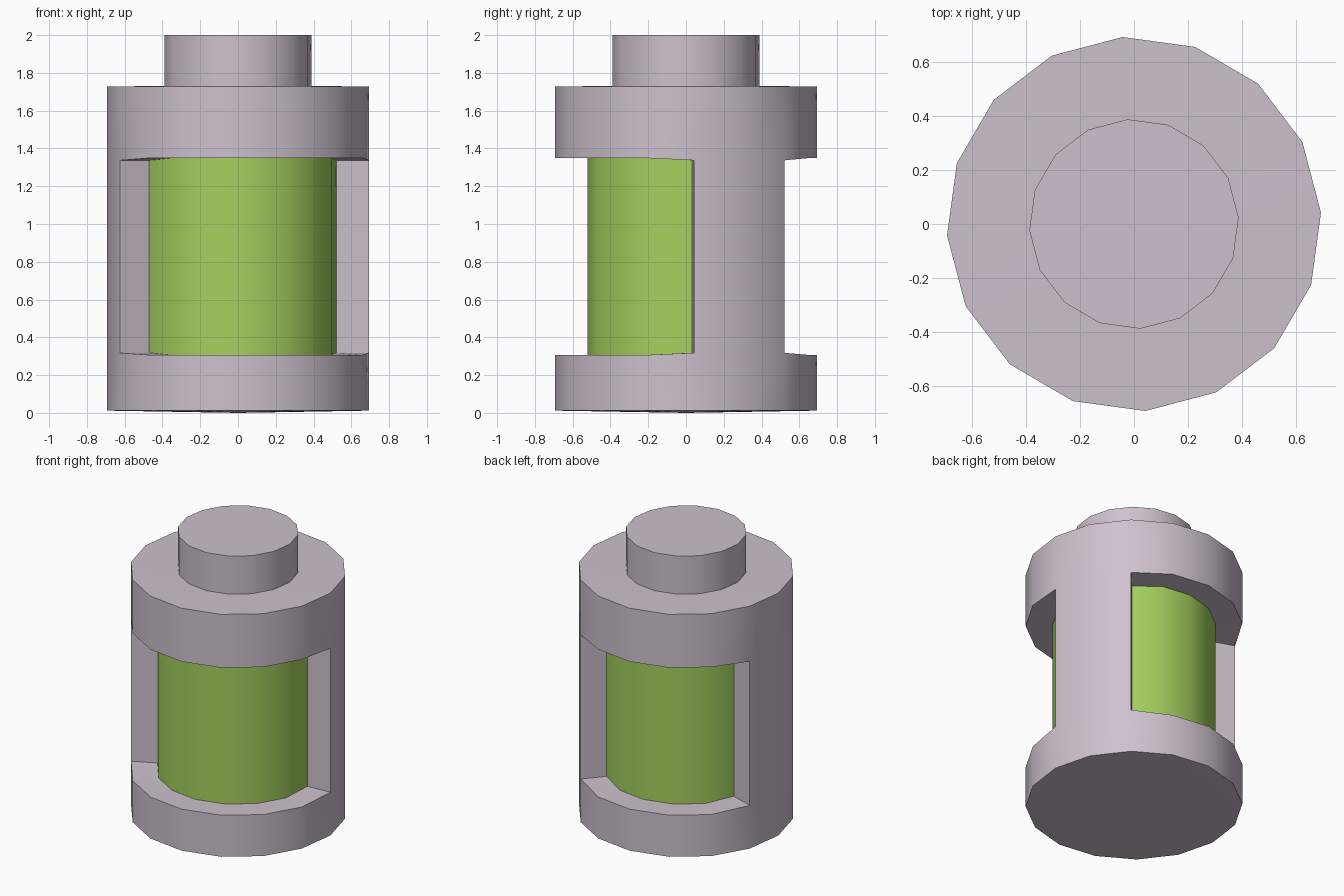
import bpy, bmesh, math

SIDES = 16
PHASE = math.radians(3.5)
PILLARS = {0, 1, 7, 8}       # side numbers left solid between the two windows
CORNERS = {0, 2, 7, 9}       # vertex columns where a pillar meets a window

cube = bpy.data.objects.get("Cube")
if cube:
    bpy.data.objects.remove(cube, do_unlink=True)


def material(name, color):
    mat = bpy.data.materials.new(name)
    mat.use_nodes = True
    mat.diffuse_color = color
    mat.node_tree.nodes["Principled BSDF"].inputs["Base Color"].default_value = color
    return mat


def finish(bm, name, mat):
    bmesh.ops.recalc_face_normals(bm, faces=bm.faces)
    mesh = bpy.data.meshes.new(name)
    bm.to_mesh(mesh)
    bm.free()
    mesh.materials.append(mat)
    obj = bpy.data.objects.new(name, mesh)
    bpy.context.collection.objects.link(obj)
    bpy.ops.object.select_all(action='DESELECT')
    obj.select_set(True)
    bpy.context.view_layer.objects.active = obj
    bpy.ops.object.shade_smooth_by_angle(angle=math.radians(30))
    return obj


def ring(bm, radius, z, corner_shift=0.0):
    verts = []
    for i in range(SIDES):
        a = PHASE + math.tau * i / SIDES
        h = z + (corner_shift if i in CORNERS else 0)
        verts.append(bm.verts.new((radius * math.cos(a), radius * math.sin(a), h)))
    return verts


def strip(bm, low, high, sides=range(SIDES)):
    for i in sides:
        j = (i + 1) % SIDES
        bm.faces.new((low[i], low[j], high[j], high[i]))


def cap(bm, verts, z):
    center = bm.verts.new((0, 0, z))
    for i in range(SIDES):
        bm.faces.new((verts[i], verts[(i + 1) % SIDES], center))


def cylinder(name, radius, bottom, top, mat):
    bm = bmesh.new()
    low, high = ring(bm, radius, bottom), ring(bm, radius, top)
    strip(bm, low, high)
    cap(bm, low, bottom)
    cap(bm, high, top)
    return finish(bm, name, mat)


lilac = material("pale lilac grey", (0.61, 0.53, 0.61, 1))
green = material("lime green", (0.37, 0.63, 0.11, 1))

# Casing: solid drum with a wide front window and a narrower back one
bm = bmesh.new()
base = ring(bm, 0.695, 0.012)
sill = ring(bm, 0.695, 0.306, 0.012)
lintel = ring(bm, 0.695, 1.35, -0.013)
rim = ring(bm, 0.695, 1.728)
sill_in = ring(bm, 0.50, 0.306, 0.012)
lintel_in = ring(bm, 0.50, 1.35, -0.013)
windows = [i for i in range(SIDES) if i not in PILLARS]
strip(bm, base, sill)
strip(bm, lintel, rim)
strip(bm, sill, lintel, PILLARS)
for low, high in ((sill, sill_in), (sill_in, lintel_in), (lintel_in, lintel)):
    strip(bm, low, high, windows)
for i in CORNERS:
    bm.faces.new((sill[i], sill_in[i], lintel_in[i], lintel[i]))
cap(bm, base, 0.0)
cap(bm, rim, 1.734)
loose = [v for v in bm.verts if not v.link_faces]
bmesh.ops.delete(bm, geom=loose, context='VERTS')
finish(bm, "casing", lilac)

# Coloured core seen through the windows, and the knob on top
cylinder("inner_core", 0.523, 0.28, 1.38, green)
cylinder("top_knob", 0.389, 1.70, 2.0, lilac)
